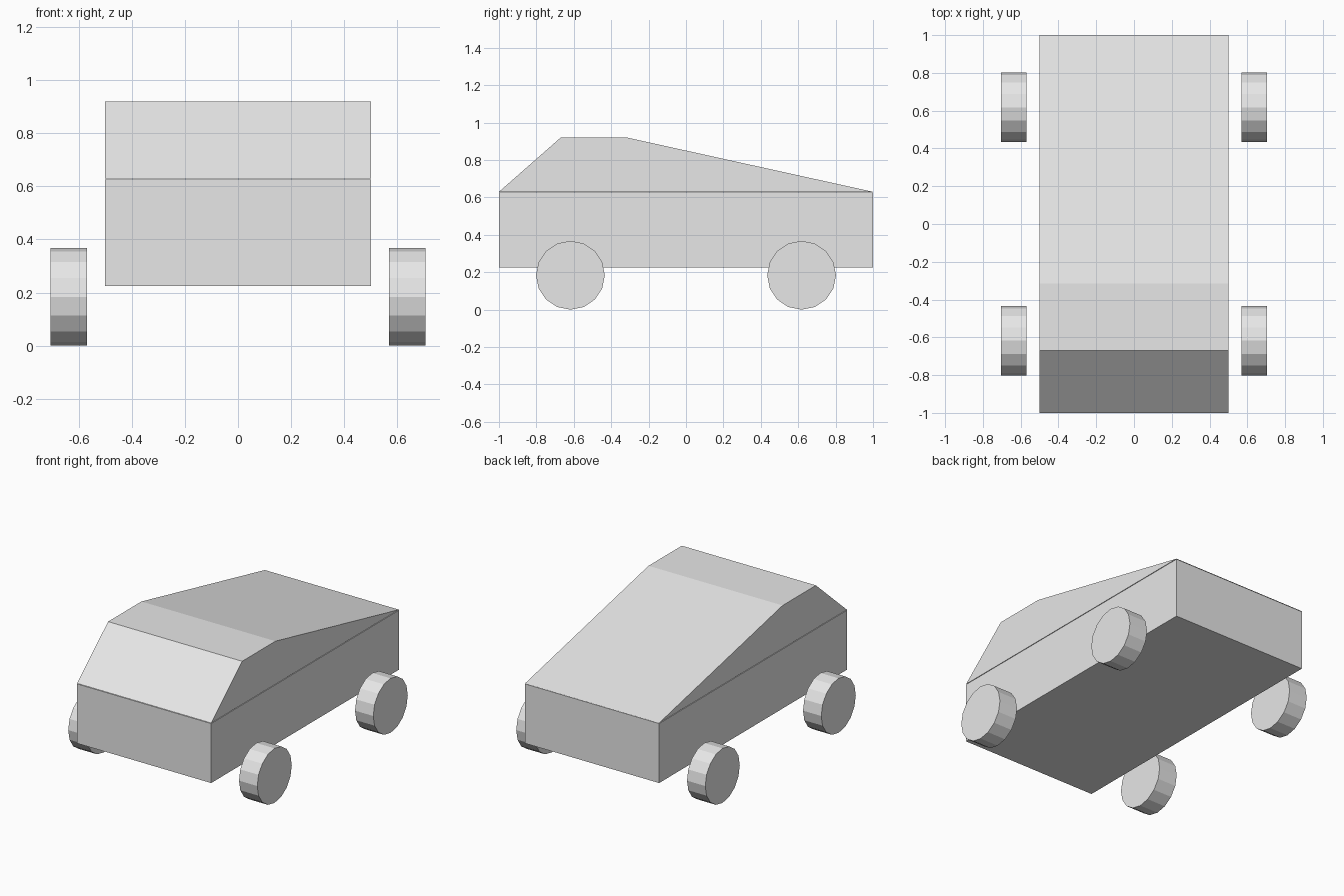
import bpy
import bmesh
from math import pi
from mathutils import Matrix

default = bpy.data.objects.get("Cube")
if default:
    bpy.data.objects.remove(default, do_unlink=True)

# Single plain grey
grey = bpy.data.materials.new("light_grey")
grey.use_nodes = True
color = (0.8, 0.8, 0.8, 1.0)
grey.diffuse_color = color
grey.node_tree.nodes["Principled BSDF"].inputs["Base Color"].default_value = color

HALF_WIDTH = 0.5
WHEEL_RADIUS = 0.184


def finish(name, bm):
    bmesh.ops.recalc_face_normals(bm, faces=bm.faces)
    mesh = bpy.data.meshes.new(name)
    bm.to_mesh(mesh)
    bm.free()
    mesh.materials.append(grey)
    obj = bpy.data.objects.new(name, mesh)
    bpy.context.collection.objects.link(obj)
    return obj


def extruded_profile(name, profile):
    """Extrude a (y, z) side profile across the car's width."""
    bm = bmesh.new()
    face = bm.faces.new([bm.verts.new((-HALF_WIDTH, y, z)) for y, z in profile])
    result = bmesh.ops.extrude_face_region(bm, geom=[face])
    verts = [v for v in result["geom"] if isinstance(v, bmesh.types.BMVert)]
    bmesh.ops.translate(bm, verts=verts, vec=(2 * HALF_WIDTH, 0, 0))
    return finish(name, bm)


def wheel(name, x, y):
    bm = bmesh.new()
    bmesh.ops.create_cone(bm, cap_ends=True, segments=16, radius1=WHEEL_RADIUS,
                          radius2=WHEEL_RADIUS, depth=0.136,
                          matrix=Matrix.Rotation(pi / 2, 4, "Y"))
    obj = finish(name, bm)
    obj.location = (x, y, WHEEL_RADIUS)


# Lower body and the wedge-shaped cabin above it
extruded_profile("lower_body", [(-1, 0.225), (1, 0.225), (1, 0.626), (-1, 0.626)])
extruded_profile("cabin", [(-1, 0.63), (1, 0.63), (-0.315, 0.92), (-0.67, 0.92)])

# Four faceted wheels set clear of the body
for side, x in (("left", 0.637), ("right", -0.637)):
    for end, y in (("front", -0.618), ("rear", 0.618)):
        wheel(f"{end}_{side}_wheel", x, y)
